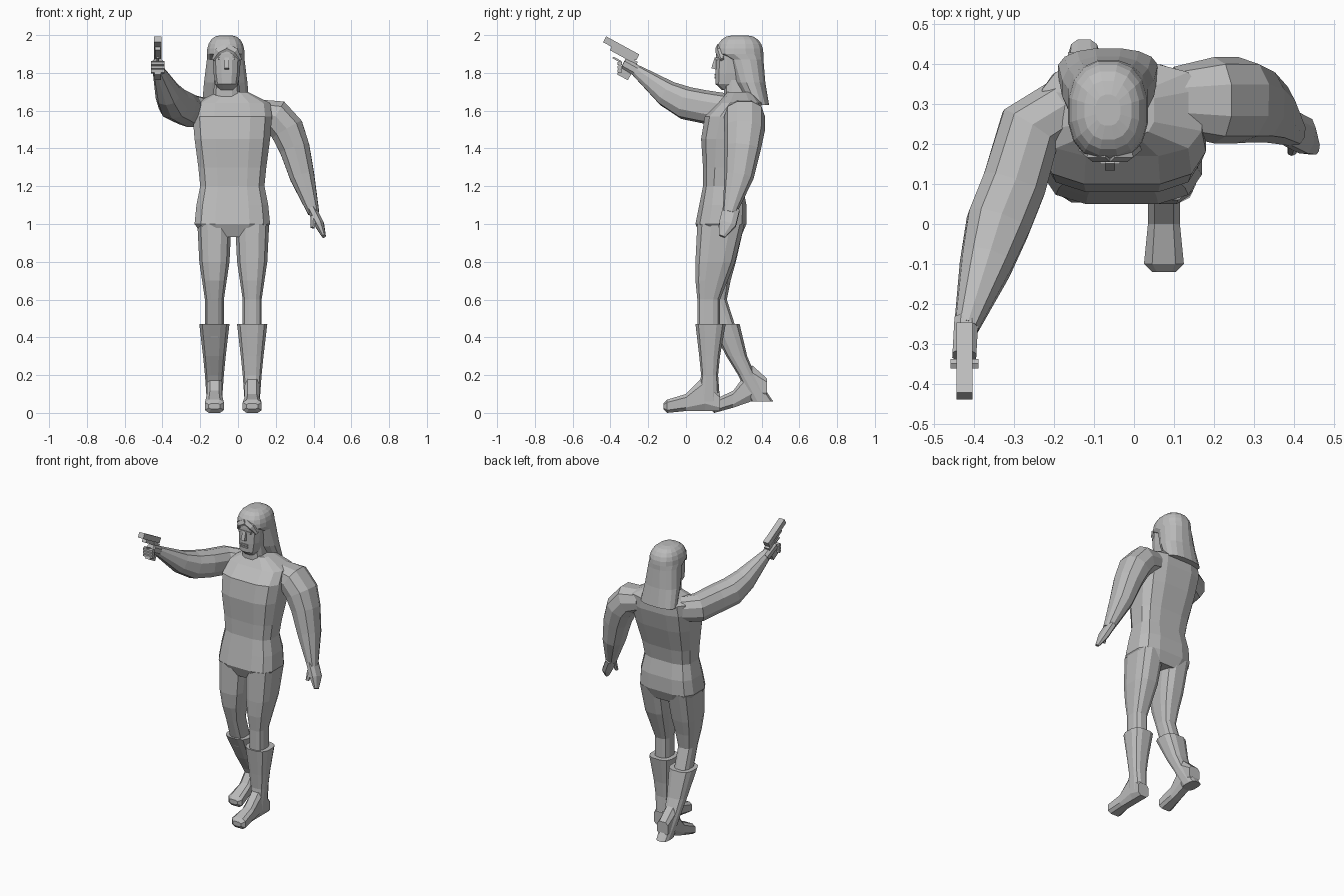
import bpy
import bmesh
from math import cos, sin, pi
from mathutils import Euler, Matrix, Vector

cube = bpy.data.objects.get("Cube")
if cube:
    bpy.data.objects.remove(cube, do_unlink=True)

# The single colour
grey = bpy.data.materials.new("plain_grey")
grey.use_nodes = True
colour = (.5, .5, .5, 1)
grey.diffuse_color = colour
grey.node_tree.nodes["Principled BSDF"].inputs["Base Color"].default_value = colour


def finish(name, bm):
    """Turn a bmesh into a flat shaded object."""
    bmesh.ops.recalc_face_normals(bm, faces=bm.faces)
    mesh = bpy.data.meshes.new(name)
    bm.to_mesh(mesh)
    bm.free()
    mesh.materials.append(grey)
    bpy.context.collection.objects.link(bpy.data.objects.new(name, mesh))


def skin(name, rings):
    """Join a list of point rings into a closed surface."""
    bm = bmesh.new()
    loops = [[bm.verts.new(point) for point in ring] for ring in rings]
    for lower, upper in zip(loops, loops[1:]):
        for i in range(len(lower)):
            bm.faces.new((lower[i - 1], lower[i], upper[i], upper[i - 1]))
    bm.faces.new(loops[0])
    bm.faces.new(loops[-1])
    finish(name, bm)


def section(sides, power):
    """Unit outline; a low power is boxy and a power of one is round."""
    def bend(value):
        return abs(value) ** power * (1 if value > 0 else -1)
    angles = [2 * pi * (i + .5) / sides for i in range(sides)]
    points = [(bend(cos(angle)), bend(sin(angle))) for angle in angles]
    widest = max(u for u, v in points)
    tallest = max(v for u, v in points)
    return [(u / widest, v / tallest) for u, v in points]


def stack(name, centre, slices, sides=12, power=.7):
    """Loft upward; each slice is height, half width, front and back."""
    skin(name, [
        [(centre + u * half, (front + back + v * (back - front)) / 2, height)
         for u, v in section(sides, power)]
        for height, half, front, back in slices])


def limb(name, path, reference, flatness=1, sides=10):
    """Sweep an outline along points; each is x, y, z and radius."""
    centres = [Vector(point[:3]) for point in path]
    rings = []
    for i, centre in enumerate(centres):
        ahead = centres[min(i + 1, len(path) - 1)]
        behind = centres[max(i - 1, 0)]
        tangent = (ahead - behind).normalized()
        across = tangent.cross(Vector(reference)).normalized()
        other = tangent.cross(across) * flatness
        radius = path[i][-1]
        rings.append([centre + (across * u + other * v) * radius
                      for u, v in section(sides, .85)])
    skin(name, rings)


def box(name, centre, size, tilt=0):
    """Place a block that is tilted about the x axis."""
    bm = bmesh.new()
    place = Matrix.LocRotScale(Vector(centre), Euler((tilt, 0, 0)), Vector(size))
    bmesh.ops.create_cube(bm, size=1, matrix=place)
    finish(name, bm)


# Torso and neck
stack("torso", -.03, [
    (.93, .15, .08, .29), (1, .2, .05, .32), (1.1, .19, .07, .32),
    (1.2, .17, .09, .3), (1.3, .18, .09, .32), (1.45, .2, .08, .37),
    (1.57, .21, .1, .4), (1.64, .2, .17, .4), (1.7, .08, .22, .35),
], power=.6)
stack("neck", -.06, [(1.6, .08, .2, .35), (1.8, .06, .2, .33)])

# Legs are mirrored; the right one trails behind with its heel raised
thigh = [(.4, .05, .06, .18), (.6, .05, .06, .18), (.7, .065, .05, .22),
         (.8, .08, .05, .26), (1, .09, .06, .31)]
shaft = [(.06, .04, .06, .18), (.2, .05, .08, .17),
         (.3, .06, .07, .18), (.47, .08, .05, .21)]
foot = [(-.12, .03, .02, .05), (-.1, .05, 0, .07), (0, .04, .01, .1),
        (.1, .04, .01, .2), (.18, .04, .01, .1)]


def trailing(slices):
    """Bend a leg backward, more and more toward the ground."""
    bent = []
    for height, half, front, back in slices:
        shift = .4 * max(0, .9 - height) ** 2
        bent.append((height, half, front + shift, back + shift))
    return bent


for label, side in (("left", 1), ("right", -1)):
    centre = -.025 + side * .1
    trails = side < 0
    for part, slices in (("thigh", thigh), ("boot_shaft", shaft)):
        stack(f"{label}_{part}", centre, trailing(slices) if trails else slices)
    rings = []
    for reach, half, bottom, top in foot:
        lift = max(0, reach + .05) * .35 if trails else 0
        along = reach + .25 if trails else reach
        middle = (bottom + top) / 2 + lift
        rings.append([(centre + u * half, along, middle + v * (top - bottom) / 2)
                      for u, v in section(8, .6)])
    skin(f"{label}_boot_foot", rings)

# Lowered arm and hand
sideways = (0, 1, 0)
limb("left_arm", [
    (.1, .31, 1.59, .07), (.2, .31, 1.57, .09), (.26, .31, 1.5, .09),
    (.3, .3, 1.4, .08), (.34, .28, 1.25, .065), (.4, .23, 1.06, .03),
], sideways, flatness=1.2)
limb("left_hand", [
    (.39, .24, 1.08, .025), (.43, .22, 1, .025), (.455, .19, .935, .01),
], sideways, flatness=1.8, sides=8)
limb("left_thumb", [(.4, .2, 1.04, .015), (.395, .18, .98, .01)], sideways, sides=6)

# Raised arm and hand
upright = (0, 0, 1)
limb("right_arm", [
    (-.17, .3, 1.59, .07), (-.26, .24, 1.6, .08), (-.3, .1, 1.62, .08),
    (-.34, 0, 1.64, .08), (-.37, -.1, 1.69, .065), (-.42, -.26, 1.81, .03),
], upright, flatness=1.1)
limb("right_hand", [(-.42, -.24, 1.8, .03), (-.425, -.33, 1.85, .03)], upright, sides=8)
for finger in range(3):
    height = 1.85 - finger * .02
    limb("right_finger", [(x, -.35, height, .012) for x in (-.46, -.39)], upright, sides=6)

# Pistol
aim = -.5
box("pistol_slide", (-.425, -.343, 1.93), (.04, .2, .035), aim)
box("pistol_frame", (-.425, -.335, 1.9), (.03, .14, .03), aim)
box("pistol_grip", (-.425, -.31, 1.825), (.035, .065, .11), aim)
box("trigger_guard", (-.425, -.365, 1.87), (.015, .05, .01), aim)

# Head and facial features
middle = -.06
stack("head", middle, [
    (1.71, .04, .19, .3), (1.74, .06, .157, .32), (1.8, .07, .157, .34),
    (1.9, .075, .16, .36), (1.95, .06, .19, .36),
])
box("nose", (middle, .155, 1.85), (.025, .025, .06), -.3)
box("brow", (middle, .165, 1.875), (.09, .02, .015))
for label, height in (("upper", 1.79), ("lower", 1.775)):
    box(label + "_lip", (middle, .16, height), (.05, .02, .01))

# Long hair with a domed crown and parted fringe
crown = []
for step in range(6):
    angle = step * pi / 11
    spread = cos(angle) ** .6
    crown.append((1.9 + .1 * sin(angle), .1 * spread,
                  .285 - .125 * spread, .285 + .125 * spread))
stack("hair", middle - .005, [
    (1.63, .125, .33, .44), (1.75, .115, .26, .42), (1.87, .1, .22, .41),
] + crown, sides=16, power=.85)
for label, side in (("left", 1), ("right", -1)):
    limb(label + "_fringe", [
        (middle, .18, 1.93, .025), (middle + side * .04, .18, 1.91, .025),
        (middle + side * .07, .19, 1.87, .01)], sideways, sides=6)
